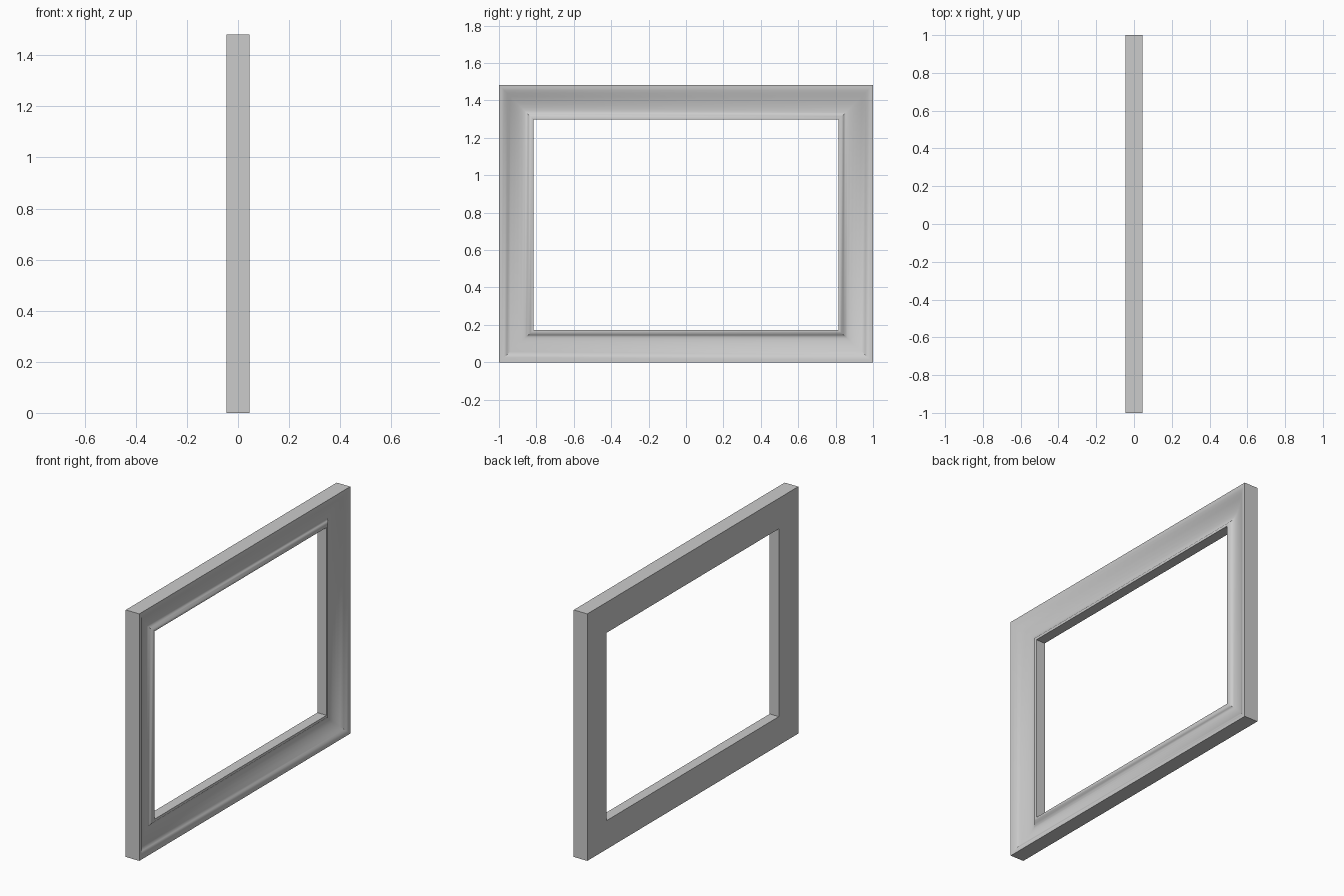
import bpy, bmesh, math

if "Cube" in bpy.data.objects:
    bpy.data.objects.remove(bpy.data.objects["Cube"])

# Outer and inner rectangles of the frame: y min, y max, z min, z max
OUTER = (-1.0, 1.0, 0.0, 1.482)
INNER = (-0.816, 0.816, 0.172, 1.299)

# Moulding profile: (0 = opening edge .. 1 = outer edge, depth x)
PROFILE = [
    (0.0, -0.045), (0.0, 0.016), (0.04, 0.018), (0.09, 0.015),
    (0.15, 0.006), (0.20, -0.001), (0.25, -0.004), (0.34, -0.003),
    (0.45, 0.002), (0.56, 0.010), (0.67, 0.020), (0.77, 0.031),
    (0.85, 0.039), (0.92, 0.044), (1.0, 0.045), (1.0, -0.045),
]


def ring(bm, t, x):
    """One rectangular loop of the mitred moulding."""
    y0, y1, z0, z1 = [a + (b - a) * t for a, b in zip(INNER, OUTER)]
    return [bm.verts.new((x, y, z))
            for y, z in ((y0, z0), (y1, z0), (y1, z1), (y0, z1))]


# Picture frame: profile swept round four mitred corners
bm = bmesh.new()
rings = [ring(bm, t, x) for t, x in PROFILE]
for a, b in zip(rings, rings[1:] + rings[:1]):
    for i in range(4):
        j = (i + 1) % 4
        bm.faces.new((a[i], a[j], b[j], b[i]))
bmesh.ops.recalc_face_normals(bm, faces=bm.faces)

mesh = bpy.data.meshes.new("picture_frame")
bm.to_mesh(mesh)
bm.free()
frame = bpy.data.objects.new("picture_frame", mesh)
bpy.context.collection.objects.link(frame)

# Smooth moulding with crisp outer and opening edges
bpy.context.view_layer.objects.active = frame
frame.select_set(True)
bpy.ops.object.shade_smooth_by_angle(angle=math.radians(40))
